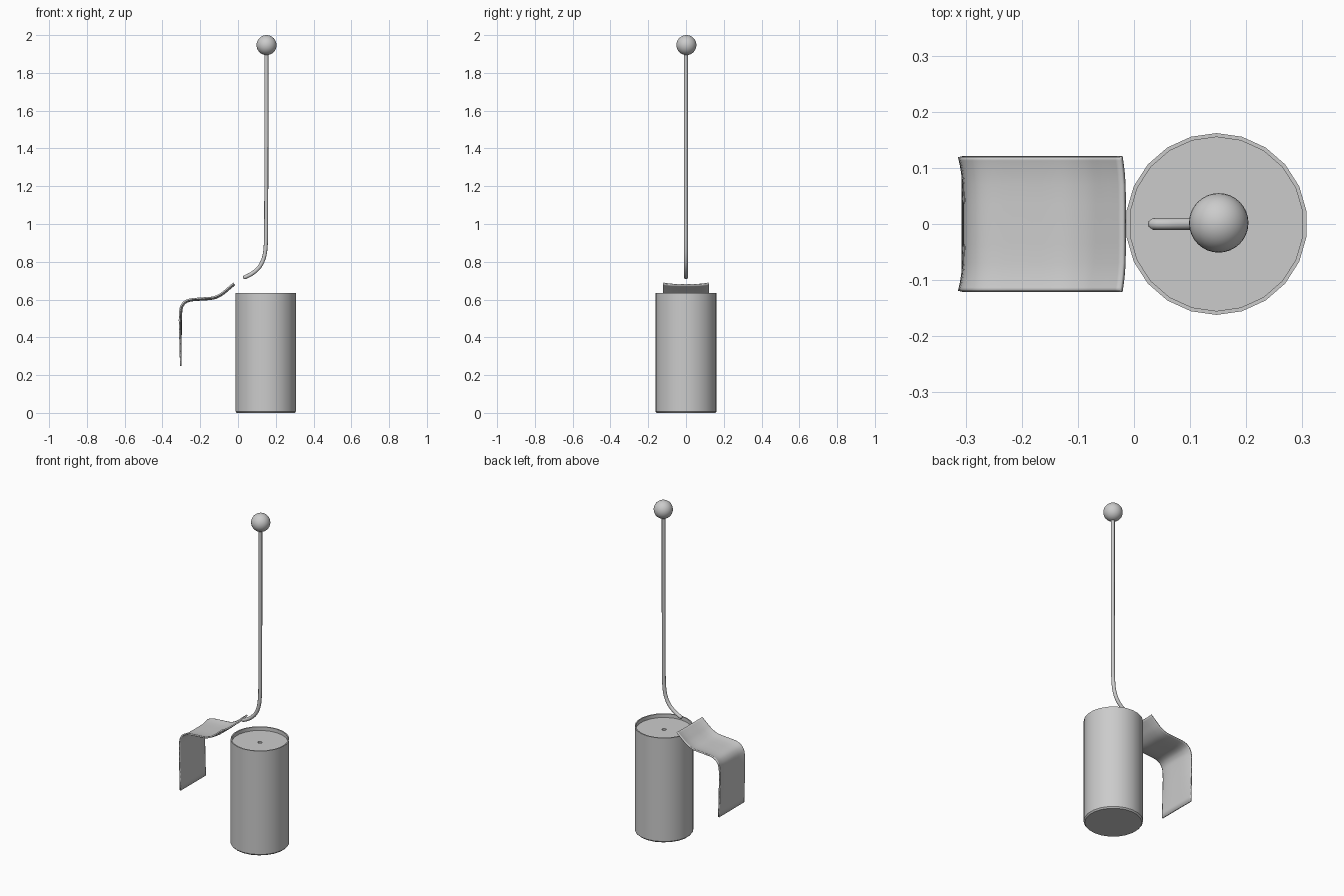
import bpy, bmesh, math
from mathutils import Vector

if "Cube" in bpy.data.objects:
    bpy.data.objects.remove(bpy.data.objects["Cube"])

CX = 0.147


def finish(bm, name, angle=40):
    bmesh.ops.remove_doubles(bm, verts=bm.verts, dist=1e-5)
    bmesh.ops.recalc_face_normals(bm, faces=bm.faces)
    me = bpy.data.meshes.new(name)
    bm.to_mesh(me)
    bm.free()
    ob = bpy.data.objects.new(name, me)
    bpy.context.collection.objects.link(ob)
    bpy.ops.object.select_all(action='DESELECT')
    ob.select_set(True)
    bpy.context.view_layer.objects.active = ob
    bpy.ops.object.shade_smooth_by_angle(angle=math.radians(angle))
    return ob


def lathe(name, profile, sides, x):
    bm = bmesh.new()
    rings = [[bm.verts.new((x + r * math.cos(a), r * math.sin(a), z))
              for a in [math.pi / 2 + 2 * math.pi * i / sides for i in range(sides)]]
             for r, z in profile]
    for a, b in zip(rings, rings[1:]):
        for i in range(sides):
            j = (i + 1) % sides
            bm.faces.new((a[i], a[j], b[j], b[i]))
    bm.faces.new(rings[0])
    bm.faces.new(rings[-1])
    return finish(bm, name)


def smooth_path(pts, steps=5):
    """Catmull-Rom through (x, z) points."""
    p = [Vector(q) for q in pts]
    p = [2 * p[0] - p[1]] + p + [2 * p[-1] - p[-2]]
    out = []
    for a, b, c, d in zip(p, p[1:], p[2:], p[3:]):
        for k in range(steps):
            t = k / steps
            out.append(0.5 * (2 * b + (c - a) * t + (2 * a - 5 * b + 4 * c - d) * t * t
                              + (3 * b - a - 3 * c + d) * t ** 3))
    return out + [p[-2]]


def normals(path):
    res = []
    for i in range(len(path)):
        t = (path[min(i + 1, len(path) - 1)] - path[max(i - 1, 0)]).normalized()
        res.append(Vector((-t.y, t.x)))
    return res


# Cylindrical body with a thin rim, recessed lid and small centre hole
lathe("body", [(0.155, 0), (0.162, 0.008), (0.162, 0.635), (0.155, 0.635),
               (0.155, 0.613), (0.012, 0.613), (0.012, 0.59)], 22, CX)

# Bent rod with rounded lower end
path = smooth_path([(0.034, 0.717), (0.075, 0.738), (0.115, 0.775), (0.138, 0.825),
                    (0.147, 0.89), (0.149, 1.0), (0.15, 1.4), (0.15, 1.92)], 4)
norms = normals(path)
start = path[0] + (path[0] - path[1]).normalized() * 0.007
path, norms = [start] + path, [norms[0]] + norms
bm = bmesh.new()
rings = []
for i, (p, n) in enumerate(zip(path, norms)):
    r = 0.006 if i == 0 else 0.0105
    rings.append([bm.verts.new((p.x + n.x * r * math.cos(a), r * math.sin(a),
                                p.y + n.y * r * math.cos(a)))
                  for a in [math.tau * k / 12 for k in range(12)]])
for a, b in zip(rings, rings[1:]):
    for k in range(12):
        bm.faces.new((a[k], a[k - 1], b[k - 1], b[k]))
bm.faces.new(rings[0])
bm.faces.new(rings[-1])
finish(bm, "rod", 60)

# Ball knob
bm = bmesh.new()
bmesh.ops.create_uvsphere(bm, u_segments=32, v_segments=16, radius=0.053)
bmesh.ops.translate(bm, verts=bm.verts, vec=(0.151, 0.002, 1.947))
finish(bm, "knob")

# Bent strap, its side edges curling slightly outward
path = smooth_path([(-0.303, 0.247), (-0.302, 0.38), (-0.3, 0.52), (-0.29, 0.568),
                    (-0.26, 0.591), (-0.2, 0.598), (-0.13, 0.604), (-0.085, 0.624),
                    (-0.05, 0.652), (-0.017, 0.68)], 4)
norms = normals(path)
ys = [-0.12, -0.114, -0.105, -0.09, -0.07, -0.035, 0, 0.035, 0.07, 0.09, 0.105, 0.114, 0.12]
bm = bmesh.new()
grid = []
for p, n in zip(path, norms):
    fade = min(1, max(0, (p.y - 0.247) / 0.25))
    row = []
    for y in ys:
        q = p + n * (0.009 * fade * (max(0, abs(y) - 0.05) / 0.07) ** 2)
        row.append(bm.verts.new((q.x, y, q.y)))
    grid.append(row)
for a, b in zip(grid, grid[1:]):
    for k in range(len(ys) - 1):
        bm.faces.new((a[k], a[k + 1], b[k + 1], b[k]))
strap = finish(bm, "strap", 60)
mod = strap.modifiers.new("thickness", 'SOLIDIFY')
mod.thickness = 0.008
mod.offset = 0
